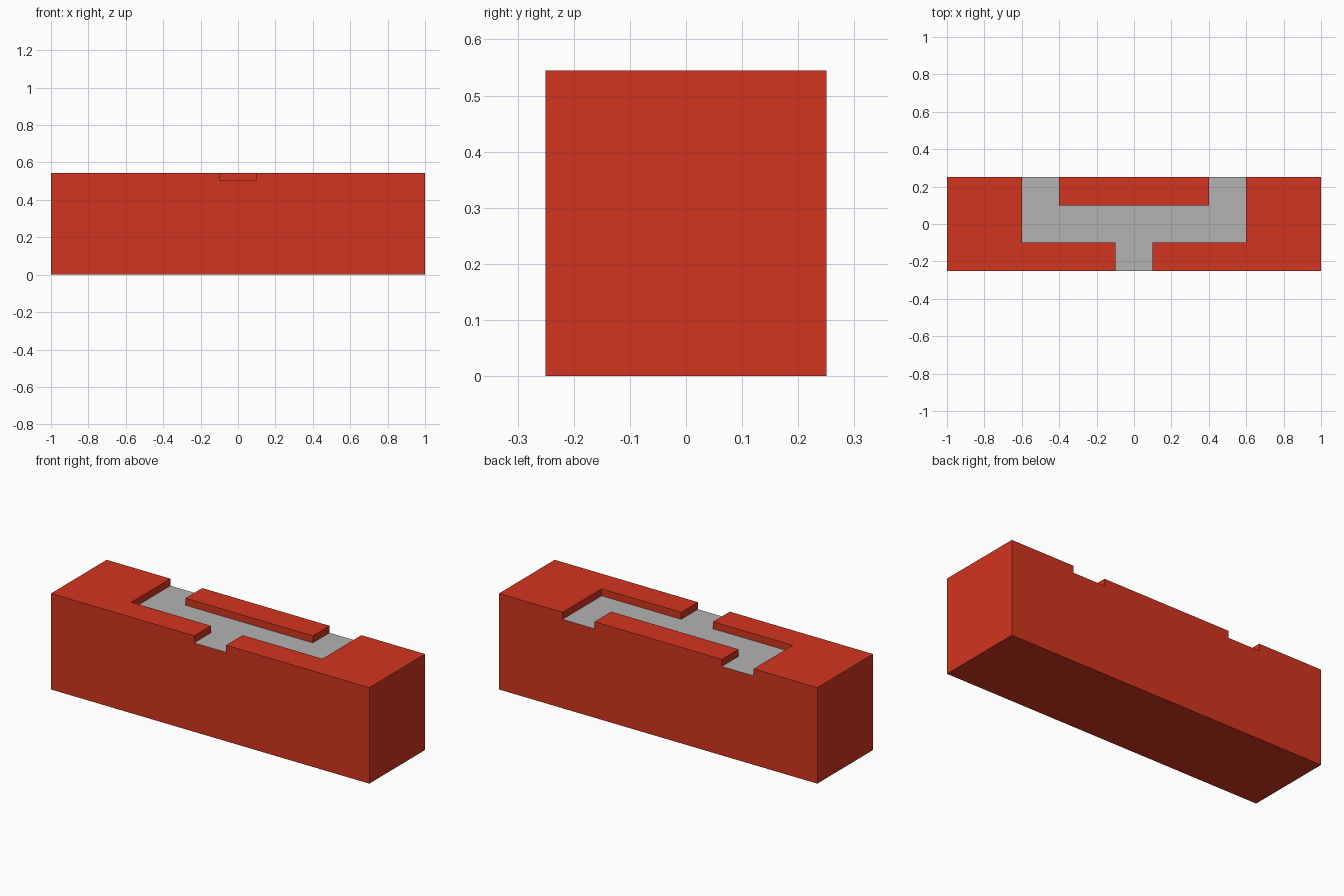
import bpy
import bmesh

if "Cube" in bpy.data.objects:
    bpy.data.objects.remove(bpy.data.objects["Cube"])

TOP, FLOOR = 0.545, 0.505

red = bpy.data.materials.new("red")
red.diffuse_color = (0.65, 0.035, 0.014, 1)
red.use_nodes = True
red.node_tree.nodes["Principled BSDF"].inputs["Base Color"].default_value = red.diffuse_color
grey = bpy.data.materials.new("grey")
grey.diffuse_color = (0.45, 0.45, 0.45, 1)
grey.use_nodes = True
grey.node_tree.nodes["Principled BSDF"].inputs["Base Color"].default_value = grey.diffuse_color


def prism(name, outline, z0, z1):
    """Closed solid from a flat outline; bottom face comes first."""
    bm = bmesh.new()
    base = bm.faces.new([bm.verts.new((x, y, z0)) for x, y in outline])
    top = bmesh.ops.extrude_face_region(bm, geom=[base], use_keep_orig=True)["geom"]
    for v in top:
        if isinstance(v, bmesh.types.BMVert):
            v.co.z = z1
    bmesh.ops.recalc_face_normals(bm, faces=bm.faces)
    mesh = bpy.data.meshes.new(name)
    bm.to_mesh(mesh)
    bm.free()
    mesh.materials.append(red)
    mesh.materials.append(grey)
    obj = bpy.data.objects.new(name, mesh)
    bpy.context.collection.objects.link(obj)
    return obj


# Solid block
block = prism("block", [(-1, -0.25), (1, -0.25), (1, 0.25), (-1, 0.25)], 0, TOP)

# Forked channel: one outlet at the front, two at the back (right half mirrored)
half = [(0.1, -0.3), (0.1, -0.1), (0.6, -0.1), (0.6, 0.3), (0.4, 0.3), (0.4, 0.1)]
outline = half + [(-x, y) for x, y in reversed(half)]
cutter = prism("channel_cutter", outline, FLOOR, TOP + 0.1)

cut = block.modifiers.new("channel", 'BOOLEAN')
cut.operation = 'DIFFERENCE'
cut.solver = 'EXACT'
cut.object = cutter
bpy.context.view_layer.objects.active = block
bpy.ops.object.modifier_apply(modifier=cut.name)
bpy.data.objects.remove(cutter)

# Grey channel floor
for p in block.data.polygons:
    p.material_index = int(p.normal.z > 0.9 and abs(p.center.z - FLOOR) < 0.01)
